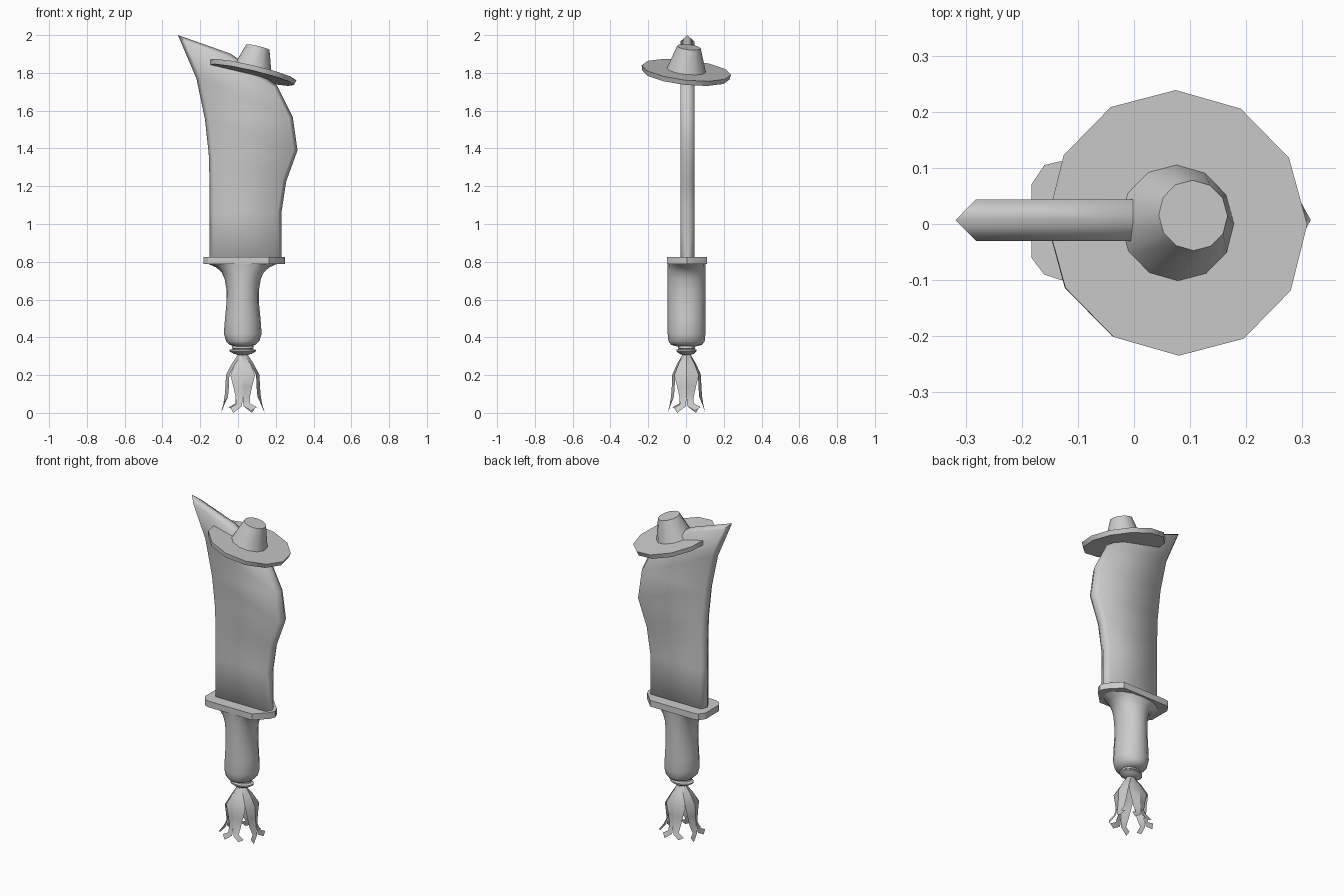
import bpy, bmesh, math
from mathutils import Vector, Matrix

if "Cube" in bpy.data.objects:
    bpy.data.objects.remove(bpy.data.objects["Cube"])

CX, CY = 0.025, 0.003      # axis of the handle


def make(name, verts, faces, angle=30):
    me = bpy.data.meshes.new(name)
    me.from_pydata([tuple(v) for v in verts], [], faces)
    bm = bmesh.new()
    bm.from_mesh(me)
    bmesh.ops.recalc_face_normals(bm, faces=bm.faces)
    bm.to_mesh(me)
    bm.free()
    ob = bpy.data.objects.new(name, me)
    bpy.context.collection.objects.link(ob)
    bpy.ops.object.select_all(action='DESELECT')
    ob.select_set(True)
    bpy.context.view_layer.objects.active = ob
    bpy.ops.object.shade_smooth_by_angle(angle=math.radians(angle))
    return ob


def loft(name, rings, angle=30):
    """Skin a stack of equal-length rings and cap both ends."""
    n = len(rings[0])
    faces = [(r * n + i, r * n + (i + 1) % n, (r + 1) * n + (i + 1) % n, (r + 1) * n + i)
             for r in range(len(rings) - 1) for i in range(n)]
    faces += [tuple(range(n)), tuple((len(rings) - 1) * n + i for i in range(n))]
    return make(name, [v for r in rings for v in r], faces, angle)


def oval(z, rx, ry, n=16, cx=CX, cy=CY):
    return [Vector((cx + rx * math.cos(2 * math.pi * i / n),
                    cy + ry * math.sin(2 * math.pi * i / n), z)) for i in range(n)]


# Blade: rows of left/right points, ridged edge all round
left = [(-.15, .80), (-.15, 1.06), (-.15, 1.2), (-.155, 1.37), (-.175, 1.555), (-.22, 1.77), (-.318, 2.0)]
right = [(.23, .80), (.23, 1.06), (.255, 1.225), (.315, 1.39), (.29, 1.565), (.205, 1.735), (-.04, 1.902)]
outline = [Vector(p) for p in right + left[::-1]]
n = len(outline)
inner = []
for i, p in enumerate(outline):
    a = (p - outline[i - 1]).normalized()
    b = (outline[(i + 1) % n] - p).normalized()
    na, nb = Vector((-a.y, a.x)), Vector((-b.y, b.x))
    inner.append(p + (na + nb) * 0.02 / (1 + na.dot(nb)))
by, half = 0.007, 0.037
verts = [(p.x, by, p.y) for p in outline]
verts += [(p.x, by + s * half, p.y) for s in (-1, 1) for p in inner]
faces = []
for base in (n, 2 * n):
    faces += [(i, (i + 1) % n, base + (i + 1) % n, base + i) for i in range(n)]
    faces += [(base + i, base + i + 1, base + n - 2 - i, base + n - 1 - i) for i in range(n // 2 - 1)]
make("blade", verts, faces, 66)

# Guard plate: chamfered at the back end, pointed at the edge end
plate = [(-.183, -.06), (-.16, -.09), (-.13, -.1), (.165, -.1), (.235, -.03), (.25, .005),
         (.235, .04), (.165, .112), (-.13, .112), (-.16, .105), (-.183, .07)]
loft("guard", [[(x, y, z) for x, y in plate] for z in (.787, .825)])

# Handle: oval sections flaring into the guard
handle = [(.352, .045, .05), (.36, .068, .082), (.38, .088, .096), (.42, .1, .1), (.5, .094, .1),
          (.57, .087, .1), (.65, .086, .1), (.71, .096, .1), (.745, .112, .1), (.77, .14, .1),
          (.79, .185, .1)]
loft("handle", [oval(*h) for h in handle], 50)

# Collar under the handle
collar = [(.36, .04, .03), (.353, .056, .045), (.342, .058, .046), (.339, .05, .04),
          (.334, .07, .053), (.326, .07, .053), (.313, .048, .038), (.305, .02, .016)]
loft("collar", [oval(*c) for c in collar], 40)

# Tassel: four forked leaf-shaped strips (height, half width, outward distance)
rows = [(.315, .014, .015), (.26, .042, .052), (.2, .065, .083), (.14, .05, .085), (.085, .038, .09)]
for k in range(4):
    verts, faces = [], []
    for z, w, out in rows:
        verts += [(-w, -out + .012, z), (0, -out - .006, z), (w, -out + .012, z)]
    for r in range(len(rows) - 1):
        for c in range(2):
            i = r * 3 + c
            faces.append((i, i + 1, i + 4, i + 3))
    # forked curled tips
    e = len(verts) - 3
    m = len(verts)
    verts += [(-.035, -.097, .045), (-.004, -.105, .035), (.004, -.105, .035), (.038, -.1, .05),
              (-.065, -.105, .028), (-.05, -.115, .0), (.075, -.105, .03), (.045, -.115, .012)]
    faces += [(e, e + 1, m + 1, m), (e + 1, e + 2, m + 3, m + 2),
              (m, m + 1, m + 5, m + 4), (m + 2, m + 3, m + 6, m + 7)]
    rot = Matrix.Rotation(k * math.pi / 2, 4, 'Z')
    shrink = .86 if k % 2 == 0 else 1.0
    pts = [rot @ Vector((x, y * shrink, z)) + Vector((CX, CY, 0)) for x, y, z in verts]
    make(f"tassel_strip_{k + 1}", pts, faces, 30)

# Hat: twelve-sided brim and tapered crown, tilted together
tilt = Vector((0, 0, 1)).rotation_difference(Vector((.235, .11, 1))).to_matrix().to_4x4()
place = Matrix.Translation((.077, .002, 1.815)) @ tilt


def hat_part(name, sections):
    rings = [[place @ v for v in oval(z, r, r, 12, 0, 0)] for z, r in sections]
    # a vertex of every ring lies on the local y axis
    return loft(name, rings, 35)


hat_part("hat_brim", [(-.027, .232), (0, .238)])
hat_part("hat_crown", [(-.01, .107), (.125, .063)])
